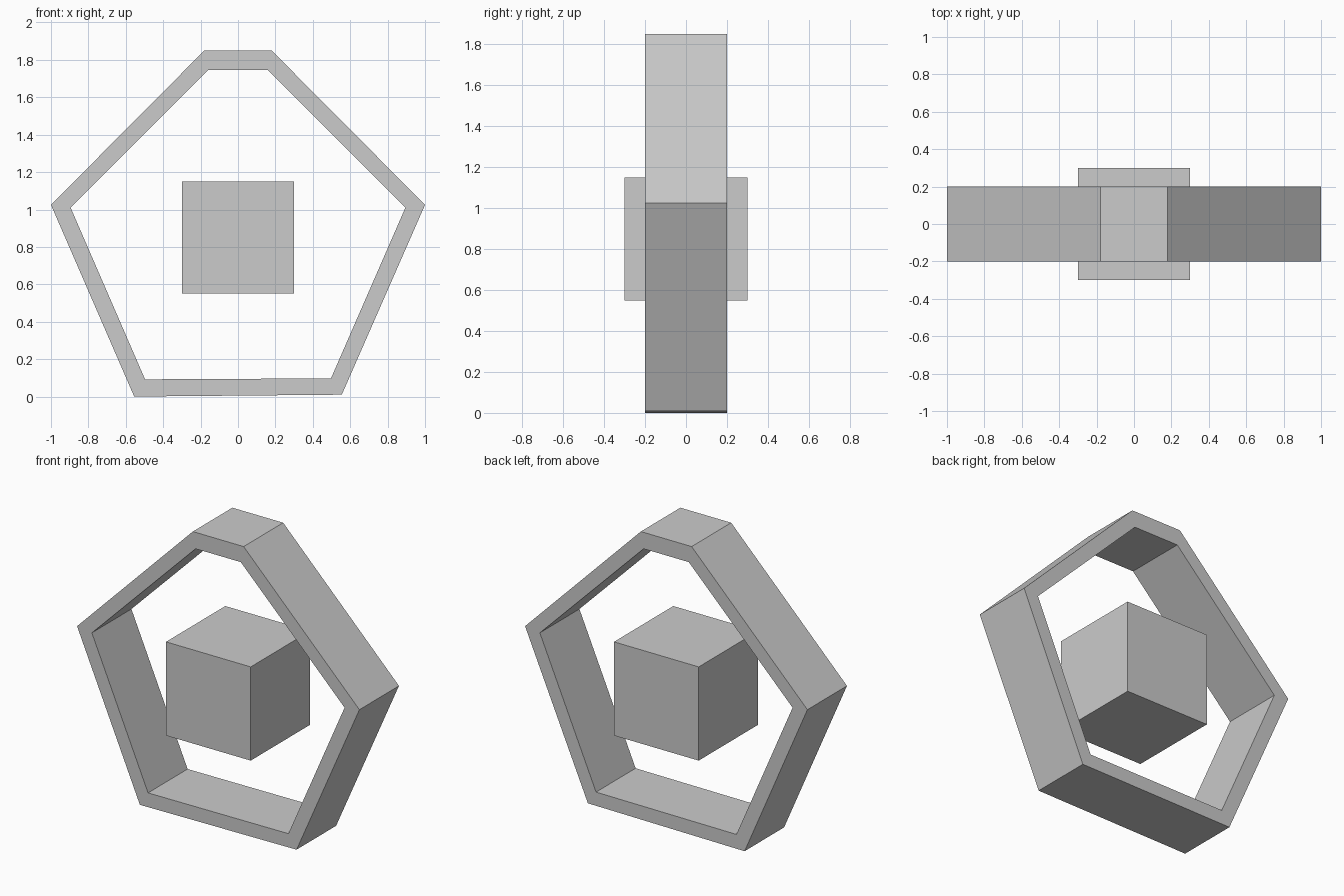
import bpy
import bmesh

if "Cube" in bpy.data.objects:
    bpy.data.objects.remove(bpy.data.objects["Cube"])

grey = bpy.data.materials.new("light grey")
grey.diffuse_color = (0.6, 0.6, 0.6, 1)
grey.use_nodes = True
grey.node_tree.nodes["Principled BSDF"].inputs["Base Color"].default_value = grey.diffuse_color


def make_object(name, bm):
    bmesh.ops.recalc_face_normals(bm, faces=bm.faces)
    mesh = bpy.data.meshes.new(name)
    bm.to_mesh(mesh)
    bm.free()
    mesh.materials.append(grey)
    obj = bpy.data.objects.new(name, mesh)
    bpy.context.collection.objects.link(obj)
    return obj


# Six-sided hollow frame: matching outer and inner outlines (x, z), clockwise
outer = [(-0.18, 1.85), (0.18, 1.85), (1.0, 1.025),
         (0.555, 0.01), (-0.555, 0.0), (-1.0, 1.025)]
inner = [(-0.16, 1.745), (0.16, 1.745), (0.895, 1.01),
         (0.497, 0.097), (-0.497, 0.092), (-0.895, 1.01)]
DEPTH = 0.2

bm = bmesh.new()
loops = [[bm.verts.new((x, y, z)) for x, z in outline]
         for outline, y in ((outer, -DEPTH), (outer, DEPTH),
                            (inner, DEPTH), (inner, -DEPTH))]
for k in range(4):
    a, b = loops[k], loops[(k + 1) % 4]
    for i in range(6):
        j = (i + 1) % 6
        bm.faces.new((a[i], a[j], b[j], b[i]))
make_object("frame", bm)

# Floating cube in the middle of the frame
bm = bmesh.new()
bmesh.ops.create_cube(bm, size=0.6)
cube = make_object("centre_cube", bm)
cube.location = (0, 0, 0.85)
